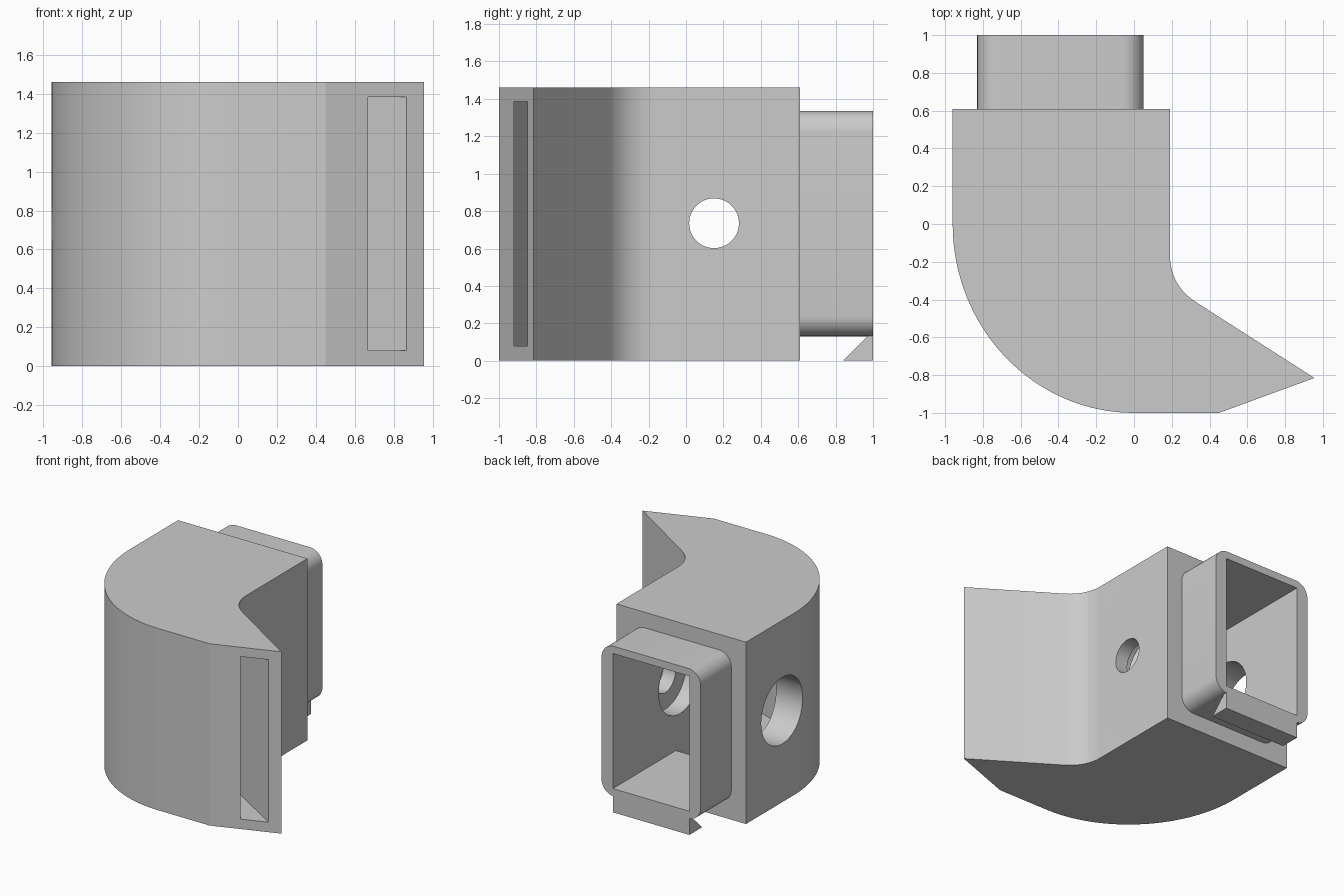
import bpy, bmesh, math
from mathutils import Vector

cube = bpy.data.objects.get("Cube")
if cube:
    bpy.data.objects.remove(cube, do_unlink=True)

grey = bpy.data.materials.new("light grey")
grey.use_nodes = True
grey.diffuse_color = (0.6, 0.6, 0.6, 1)
grey.node_tree.nodes["Principled BSDF"].inputs["Base Color"].default_value = (0.6, 0.6, 0.6, 1)


def finish(name, bm):
    bmesh.ops.recalc_face_normals(bm, faces=bm.faces)
    mesh = bpy.data.meshes.new(name)
    bm.to_mesh(mesh)
    bm.free()
    mesh.materials.append(grey)
    obj = bpy.data.objects.new(name, mesh)
    bpy.context.collection.objects.link(obj)
    return obj


def loft(name, rings):
    """Skin a closed solid through rings with equal point counts."""
    bm = bmesh.new()
    loops = [[bm.verts.new(p) for p in ring] for ring in rings]
    for a, b in zip(loops, loops[1:]):
        for i in range(len(a)):
            j = (i + 1) % len(a)
            bm.faces.new((a[i], a[j], b[j], b[i]))
    bm.faces.new(loops[0])
    bm.faces.new(loops[-1])
    return finish(name, bm)


def extrude(name, profile, offset):
    return loft(name, [profile, [Vector(p) + Vector(offset) for p in profile]])


def cylinder_x(name, x0, x1, radius, y, z, sides=64):
    ring = [(x0, y + radius * math.cos(2 * math.pi * i / sides),
             z + radius * math.sin(2 * math.pi * i / sides)) for i in range(sides)]
    return extrude(name, ring, (x1 - x0, 0, 0))


def cut(target, cutter):
    cutter.hide_render = True
    mod = target.modifiers.new("cut", 'BOOLEAN')
    mod.operation = 'DIFFERENCE'
    mod.solver = 'EXACT'
    mod.object = cutter
    bpy.ops.object.select_all(action='DESELECT')
    target.select_set(True)
    bpy.context.view_layer.objects.active = target
    bpy.ops.object.modifier_apply(modifier=mod.name)


def smooth(obj):
    bpy.ops.object.select_all(action='DESELECT')
    obj.select_set(True)
    bpy.context.view_layer.objects.active = obj
    bpy.ops.object.shade_smooth_by_angle(angle=math.radians(18))


# Curved body: rounded outer bend, pointed nozzle tip, filleted inner bend
HEIGHT = 1.46
outline = [(-0.96, 0.61)]
for i in range(33):
    a = math.pi + math.pi / 2 * i / 32
    outline.append((0.96 * math.cos(a), math.sin(a)))
outline += [(0.45, -1.0), (0.955, -0.815)]
start, corner, end = Vector((0.33, -0.415)), Vector((0.19, -0.325)), Vector((0.19, -0.16))
for i in range(13):
    t = i / 12
    outline.append(tuple(start * (1 - t) ** 2 + corner * 2 * t * (1 - t) + end * t * t))
outline.append((0.19, 0.61))
body = extrude("duct_body", [(x, y, 0) for x, y in outline], (0, 0, HEIGHT))

# Rear collar with rounded corners
cx, cz, hw, hh, r = -0.39, 0.7325, 0.44, 0.6025, 0.11
ring = []
for k, (sx, sz) in enumerate([(1, 1), (-1, 1), (-1, -1), (1, -1)]):
    for i in range(9):
        a = math.pi / 2 * (k + i / 8)
        ring.append((cx + sx * (hw - r) + r * math.cos(a), 0.61,
                     cz + sz * (hh - r) + r * math.sin(a)))
collar = extrude("rear_collar", ring, (0, 0.39, 0))

# Snap wedge under the collar
wedge = extrude("snap_wedge", [(-0.73, 0.84, 0), (-0.73, 1.0, 0), (-0.73, 1.0, 0.16)], (0.68, 0, 0))

# Air passage: outer wall, inner wall, floor and ceiling at each station
stations = [
    ((-0.73, 1.1), (-0.05, 1.1), 0.19, 1.275),
    ((-0.73, 0.2), (-0.05, 0.2), 0.19, 1.275),
    ((-0.73, 0.0), (-0.05, 0.0), 0.08, 1.385),
    ((-0.71, -0.2), (-0.04, -0.22), 0.08, 1.385),
    ((-0.6, -0.5), (0.01, -0.32), 0.08, 1.385),
    ((-0.32, -0.78), (0.12, -0.4), 0.08, 1.385),
    ((0.05, -0.92), (0.33, -0.52), 0.08, 1.385),
    ((0.68, -0.92), (0.87, -0.85), 0.08, 1.385),
    ((0.75, -0.925), (0.95, -0.9), 0.08, 1.385),
]
passage = loft("passage_cutter", [[(*o, lo), (*n, lo), (*n, hi), (*o, hi)] for o, n, lo, hi in stations])

# Screw hole with a wide access bore from the far side
bore = cylinder_x("bore_cutter", -1.2, 0.08, 0.267, 0.15, 0.735)
screw = cylinder_x("screw_cutter", 0.0, 0.4, 0.133, 0.15, 0.735)

for cutter in (passage, bore, screw):
    cut(body, cutter)
cut(collar, passage)
for cutter in (passage, bore, screw):
    bpy.data.objects.remove(cutter, do_unlink=True)
for part in (body, collar):
    smooth(part)
